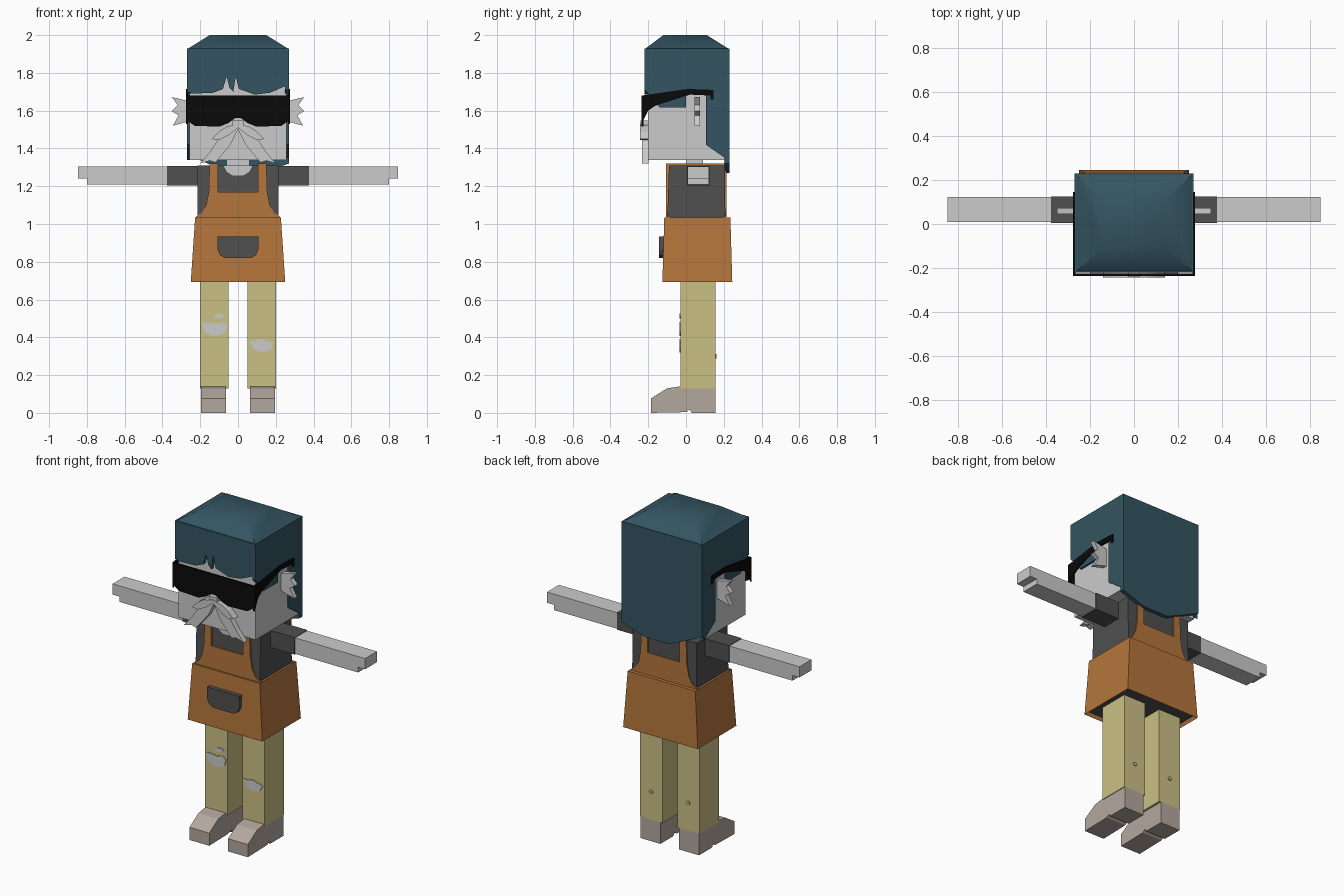
import bpy, bmesh, math

cube = bpy.data.objects.get("Cube")
if cube:
    bpy.data.objects.remove(cube, do_unlink=True)


def material(name, r, g, b):
    m = bpy.data.materials.new(name)
    m.use_nodes = True
    m.diffuse_color = (r, g, b, 1)
    m.node_tree.nodes["Principled BSDF"].inputs["Base Color"].default_value = (r, g, b, 1)
    return m


SKIN = material("pale grey", 0.6, 0.6, 0.6)
HAIR = material("dark teal", 0.034, 0.09, 0.12)
BLACK = material("black", 0.003, 0.003, 0.003)
SHIRT = material("charcoal", 0.08, 0.08, 0.08)
APRON = material("burnt orange", 0.46, 0.18, 0.045)
KHAKI = material("khaki", 0.6, 0.53, 0.235)
SHOE = material("taupe", 0.45, 0.39, 0.34)
SIDES = (("left", 1), ("right", -1))


def finish(name, bm, *mats):
    bmesh.ops.recalc_face_normals(bm, faces=bm.faces[:])
    mesh = bpy.data.meshes.new(name)
    bm.to_mesh(mesh)
    bm.free()
    ob = bpy.data.objects.new(name, mesh)
    bpy.context.collection.objects.link(ob)
    for m in mats:
        mesh.materials.append(m)
    return ob


def plate(name, pts, axis, a, b, mat):
    """Extrude an outline from a to b along x or y."""
    bm = bmesh.new()
    place = (lambda u, v, d: (d, u, v)) if axis == "x" else (lambda u, v, d: (u, d, v))
    rings = [[bm.verts.new(place(u, v, d)) for u, v in pts] for d in (a, b)]
    for ring in rings:
        bm.faces.new(ring)
    n = len(pts)
    for i in range(n):
        j = (i + 1) % n
        bm.faces.new((rings[0][i], rings[0][j], rings[1][j], rings[1][i]))
    return finish(name, bm, mat)


def frustum_mesh(z0, low, z1, high):
    """Block between two rectangles, each (half width, y front, y back)."""
    bm = bmesh.new()
    rings = []
    for z, (w, f, k) in ((z0, low), (z1, high)):
        rings.append([bm.verts.new((x, y, z)) for x, y in ((-w, f), (w, f), (w, k), (-w, k))])
    lo, hi = rings
    bottom = bm.faces.new(lo[::-1])
    bm.faces.new(hi)
    for i in range(4):
        j = (i + 1) % 4
        bm.faces.new((lo[i], lo[j], hi[j], hi[i]))
    bm.normal_update()
    return bm, bottom


def frustum(name, z0, low, z1, high, mat):
    return finish(name, frustum_mesh(z0, low, z1, high)[0], mat)


def box(name, x, y, z, mat):
    return plate(name, [(x[0], z[0]), (x[1], z[0]), (x[1], z[1]), (x[0], z[1])], "y", *y, mat)


def sym(half):
    return half + [(-x, z) for x, z in reversed(half)]


def flip(pts, s):
    return [(s * x, z) for x, z in pts]


# Head, neck and neckline
frustum("head", 1.34, (0.258, -0.2, 0.205), 1.925, (0.258, -0.2, 0.205), SKIN)
frustum("neck", 1.24, (0.06, 0.0, 0.09), 1.36, (0.06, 0.0, 0.09), SKIN)
plate("neckline", sym([(0.08, 1.31), (0.065, 1.28), (0.03, 1.258)]), "y", -0.099, -0.085, SKIN)

# Hair: crown, fringe, sides and long back
crown = frustum("hair_crown", 1.925, (0.27, -0.22, 0.23), 2.0, (0.15, -0.12, 0.11), HAIR)
fringe = [(-0.27, 1.93), (-0.27, 1.7), (-0.24, 1.69), (-0.13, 1.695), (-0.08, 1.715),
          (-0.06, 1.78), (-0.045, 1.72), (-0.025, 1.7), (-0.012, 1.78), (0.005, 1.715),
          (0.09, 1.685), (0.17, 1.695), (0.25, 1.73), (0.27, 1.74), (0.27, 1.93)]
plate("hair_fringe", fringe, "y", -0.22, -0.195, HAIR)
back = [(0.27, 1.93), (0.27, 1.32), (0.12, 1.27), (-0.05, 1.27), (-0.27, 1.37), (-0.27, 1.93)]
plate("hair_back", back, "y", 0.205, 0.23, HAIR)
lock = [(-0.22, 1.93), (-0.22, 1.71), (-0.17, 1.66), (-0.14, 1.617), (0, 1.617), (0, 1.69),
        (0.105, 1.69), (0.105, 1.42), (0.22, 1.34), (0.22, 1.93)]
for side, s in SIDES:
    plate(side + "_hair_side", lock, "x", s * 0.25, s * 0.27, HAIR)

# Sunglasses
lens = [(0.272, 1.68), (0.272, 1.55), (0.23, 1.52), (0.1, 1.515), (0.05, 1.535), (0.015, 1.56)]
plate("glasses_lens", sym(lens), "y", -0.236, -0.224, BLACK)
temple = [(-0.235, 1.68), (0.01, 1.715), (0.145, 1.71), (0.145, 1.66), (0.13, 1.66),
          (0.13, 1.68), (0.02, 1.685), (-0.165, 1.625), (-0.2, 1.6), (-0.235, 1.53)]

# Ear tufts, moustache and nose
tuft = [(0.255, 1.65), (0.3, 1.66), (0.35, 1.672), (0.32, 1.63), (0.35, 1.598),
        (0.315, 1.575), (0.345, 1.52), (0.255, 1.545)]
long_lock = [(0, 1.525), (0.06, 1.5), (0.11, 1.44), (0.15, 1.38), (0.2, 1.32), (0.15, 1.335),
             (0.12, 1.325), (0.09, 1.36), (0.04, 1.42), (0, 1.5)]
short_lock = [(0, 1.53), (0.06, 1.515), (0.1, 1.49), (0.14, 1.45), (0.1, 1.445), (0.05, 1.47), (0, 1.51)]
for side, s in SIDES:
    plate(side + "_glasses_temple", temple, "x", s * 0.266, s * 0.276, BLACK)
    plate(side + "_ear_tuft", flip(tuft, s), "y", 0.045, 0.073, SKIN)
    plate(side + "_moustache_long", flip(long_lock, s), "y", -0.232, -0.198, SKIN)
    plate(side + "_moustache_short", flip(short_lock, s), "y", -0.243, -0.198, SKIN)
box("nose", (-0.028, 0.028), (-0.24, -0.198), (1.515, 1.547), SKIN)

# Shirt and arms
frustum("shirt", 0.75, (0.215, -0.108, 0.212), 1.31, (0.215, -0.09, 0.205), SHIRT)
arm = [(0.375, 1.208), (0.8, 1.208), (0.8, 1.24), (0.847, 1.24), (0.847, 1.305), (0.375, 1.305)]
for side, s in SIDES:
    box(side + "_sleeve", (s * 0.2, s * 0.377), (0.005, 0.125), (1.204, 1.308), SHIRT)
    plate(side + "_arm", flip(arm, s), "y", 0.008, 0.122, SKIN)

# Apron: skirt with a recessed underside, bibs, straps and pocket
bm, under = frustum_mesh(0.693, (0.25, -0.125, 0.245), 1.035, (0.227, -0.115, 0.235))
bmesh.ops.inset_region(bm, faces=[under], thickness=0.015)
bmesh.ops.translate(bm, verts=under.verts[:], vec=(0, 0, 0.02))
under.material_index = 1
finish("apron_skirt", bm, APRON, SHIRT)
bib = [(0.225, 1.02), (0.22, 1.04), (0.19, 1.06), (0.168, 1.1), (0.155, 1.17),
       (0.15, 1.32), (0.107, 1.32), (0.107, 1.17)]
plate("apron_front_bib", sym(bib), "y", -0.105, -0.085, APRON)
plate("apron_back_bib", sym(bib), "y", 0.198, 0.214, APRON)
for side, s in SIDES:
    box(side + "_strap", (s * 0.107, s * 0.15), (-0.1, 0.21), (1.3, 1.319), APRON)
pocket = [(0.108, 0.935), (0.108, 0.865), (0.095, 0.835), (0.07, 0.82)]
plate("apron_pocket", sym(pocket), "y", -0.142, -0.11, SHIRT)

# Trousers, studs and shoes
shoe = [(-0.185, 0), (-0.185, 0.077), (-0.1, 0.13), (-0.03, 0.14), (0.155, 0.133),
        (0.155, 0), (0.03, 0), (0.02, 0.018), (0, 0.004)]
for side, s in SIDES:
    box(side + "_trouser_leg", (s * 0.05, s * 0.2), (-0.03, 0.155), (0.13, 0.725), KHAKI)
    plate(side + "_shoe", shoe, "x", s * 0.063, s * 0.196, SHOE)
    stud = [(s * 0.125 + 0.012 * math.cos(i * math.pi / 4),
             0.3 + 0.012 * math.sin(i * math.pi / 4)) for i in range(8)]
    plate(side + "_trouser_stud", stud, "y", 0.15, 0.162, KHAKI)

# Torn knees
tears = {
    "right_knee_tear": [(-0.19, 0.475), (-0.16, 0.478), (-0.12, 0.472), (-0.08, 0.482), (-0.057, 0.465),
                        (-0.065, 0.43), (-0.09, 0.412), (-0.145, 0.408), (-0.18, 0.43)],
    "right_small_tear": [(-0.135, 0.502), (-0.115, 0.522), (-0.085, 0.525), (-0.07, 0.51), (-0.1, 0.5)],
    "left_knee_tear": [(0.06, 0.385), (0.09, 0.382), (0.12, 0.392), (0.155, 0.38), (0.19, 0.372),
                       (0.17, 0.335), (0.12, 0.32), (0.08, 0.34)],
}
for name, pts in tears.items():
    plate(name, pts, "y", -0.035, -0.027, SKIN)

# Soften the crown while keeping its rim crisp
bpy.ops.object.select_all(action="DESELECT")
crown.select_set(True)
bpy.context.view_layer.objects.active = crown
bpy.ops.object.shade_smooth_by_angle(angle=math.radians(40))
